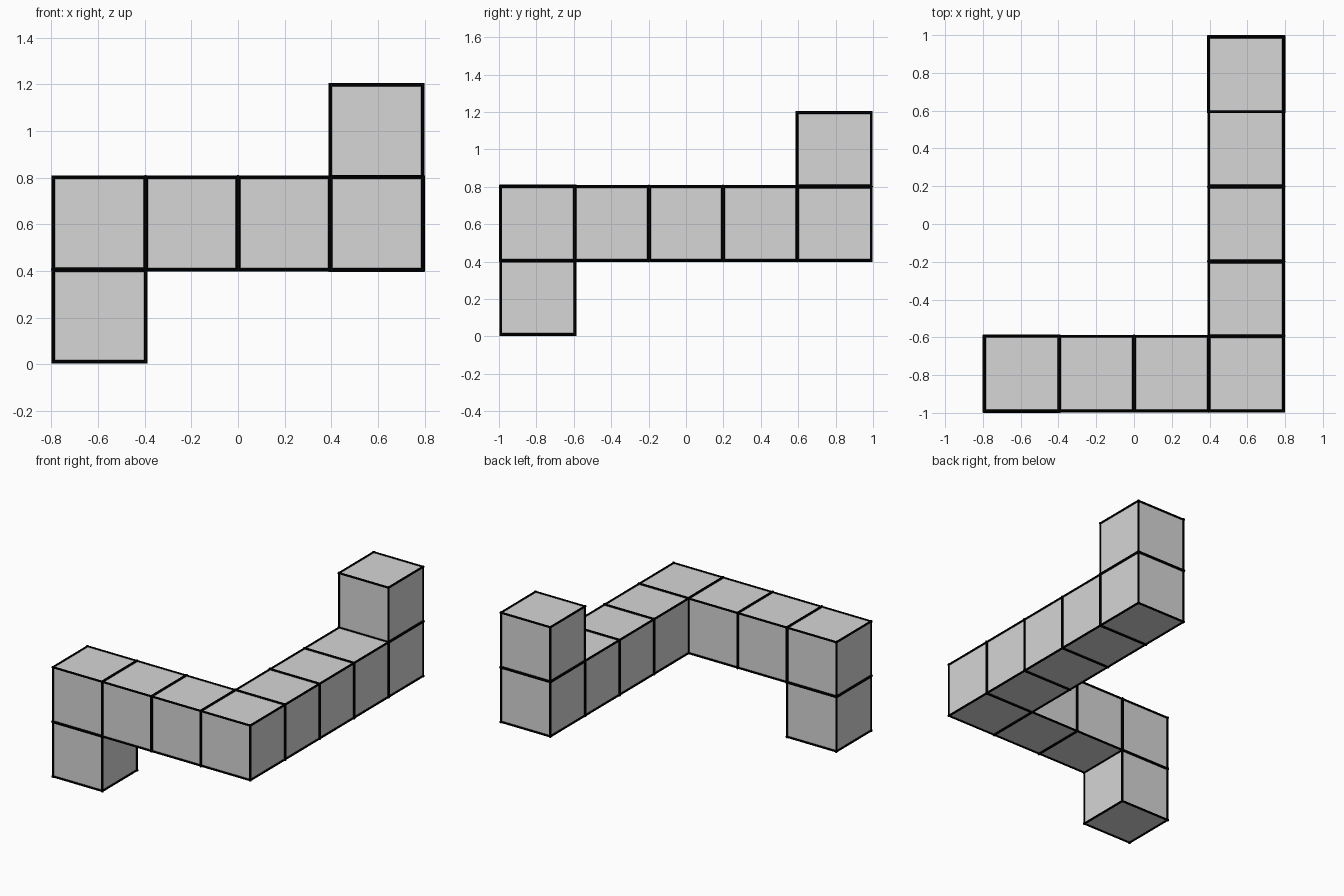
import bpy
import bmesh
from mathutils import Vector

CELL = 0.396      # cube size
CORNER = 0.0075   # radius of the lines on outer edges
SEAM = 0.0098     # radius of the lines between neighbouring cubes

cube = bpy.data.objects.get("Cube")
if cube:
    bpy.data.objects.remove(cube, do_unlink=True)


def material(name, value):
    mat = bpy.data.materials.new(name)
    mat.use_nodes = True
    color = (value, value, value, 1)
    mat.diffuse_color = color
    bsdf = mat.node_tree.nodes["Principled BSDF"]
    bsdf.inputs["Base Color"].default_value = color
    return mat


def add_object(name, bm, mat):
    mesh = bpy.data.meshes.new(name)
    bm.to_mesh(mesh)
    mesh.materials.append(mat)
    obj = bpy.data.objects.new(name, mesh)
    bpy.context.collection.objects.link(obj)


# Path of cubes: foot, front row, side row, raised end
cells = [(0, 0, 0)]
cells += [(x, 0, 1) for x in range(4)]
cells += [(3, y, 1) for y in range(1, 5)]
cells += [(3, 4, 2)]

# Outer skin of the cubes, without the walls between them
skin = bmesh.new()
origin = Vector((-2 * CELL, -2.5 * CELL, SEAM))
for cell in cells:
    center = origin + (Vector(cell) + Vector((0.5, 0.5, 0.5))) * CELL
    verts = bmesh.ops.create_cube(skin, size=CELL)["verts"]
    bmesh.ops.translate(skin, vec=center, verts=verts)
    walls = []
    for face in {f for v in verts for f in v.link_faces}:
        face.normal_update()
        neighbour = tuple(round(c + n) for c, n in zip(cell, face.normal))
        if neighbour in cells:
            walls.append(face)
    bmesh.ops.delete(skin, geom=walls, context="FACES")
bmesh.ops.remove_doubles(skin, verts=skin.verts, dist=0.001)
skin.normal_update()
add_object("cube_chain", skin, material("light_grey", 0.67))

# Black round bars along every edge and seam
lines = bmesh.new()
for edge in skin.edges:
    a, b = (v.co for v in edge.verts)
    radius = SEAM if edge.calc_face_angle(0) < 0.1 else CORNER
    bar = bmesh.ops.create_cone(
        lines, cap_ends=True, segments=8, radius1=radius, radius2=radius,
        depth=(b - a).length + 2 * CORNER)["verts"]
    turn = (b - a).to_track_quat("Z", "Y").to_matrix()
    bmesh.ops.rotate(lines, matrix=turn, verts=bar)
    bmesh.ops.translate(lines, vec=(a + b) / 2, verts=bar)
add_object("edge_lines", lines, material("black", 0.0))
